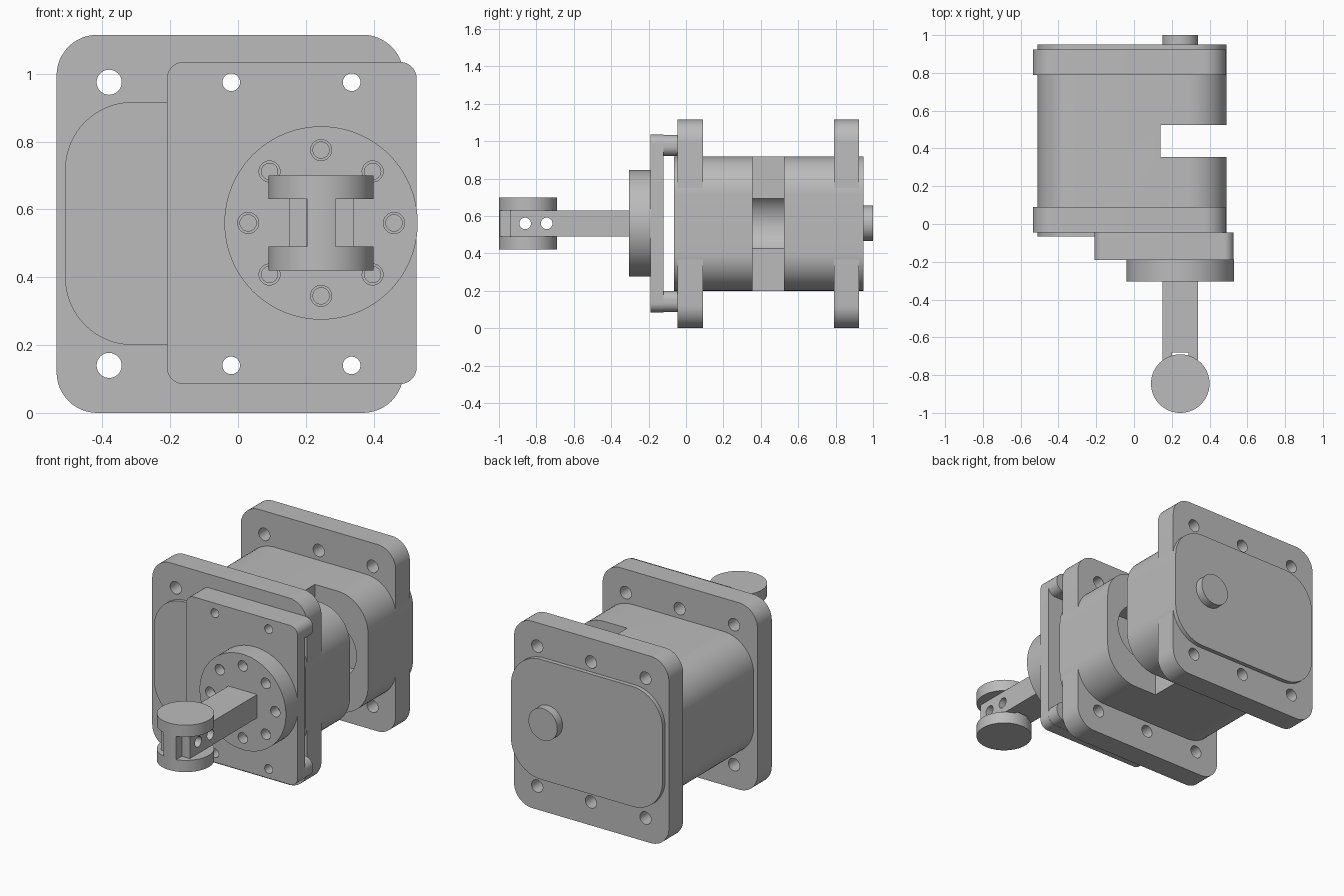
import bpy, bmesh, math
from mathutils import Matrix, Vector

if "Cube" in bpy.data.objects:
    bpy.data.objects.remove(bpy.data.objects["Cube"], do_unlink=True)

grey = bpy.data.materials.new("plain grey")
grey.use_nodes = True
grey.diffuse_color = (0.5, 0.5, 0.5, 1)
grey.node_tree.nodes["Principled BSDF"].inputs["Base Color"].default_value = (0.5, 0.5, 0.5, 1)

AX, AZ = 0.245, 0.56          # rotor axis
ROW_X = (-0.38, -0.02, 0.335)  # bolt columns
ROW_Z = (0.14, 0.975)          # bolt rows


def make(name, bm):
    bmesh.ops.recalc_face_normals(bm, faces=bm.faces)
    mesh = bpy.data.meshes.new(name)
    bm.to_mesh(mesh)
    bm.free()
    mesh.materials.append(grey)
    obj = bpy.data.objects.new(name, mesh)
    bpy.context.collection.objects.link(obj)
    return obj


def slab(name, x0, x1, z0, z1, y0, y1, radius=0.0, steps=12):
    """Rounded rectangle in xz, extruded along y."""
    pts = []
    if radius:
        corners = [(x1 - radius, z1 - radius), (x0 + radius, z1 - radius),
                   (x0 + radius, z0 + radius), (x1 - radius, z0 + radius)]
        for q, (cx, cz) in enumerate(corners):
            for i in range(steps + 1):
                a = math.pi / 2 * (q + i / steps)
                pts.append((cx + radius * math.cos(a), cz + radius * math.sin(a)))
    else:
        pts = [(x1, z1), (x0, z1), (x0, z0), (x1, z0)]
    bm = bmesh.new()
    face = bm.faces.new([bm.verts.new((x, y0, z)) for x, z in pts])
    ext = bmesh.ops.extrude_face_region(bm, geom=[face])
    moved = [v for v in ext["geom"] if isinstance(v, bmesh.types.BMVert)]
    bmesh.ops.translate(bm, verts=moved, vec=(0, y1 - y0, 0))
    return make(name, bm)


def rod(name, start, end, radius, sides=64):
    """Cylinder between two points."""
    a, b = Vector(start), Vector(end)
    turn = (b - a).to_track_quat("Z", "Y").to_matrix().to_4x4()
    bm = bmesh.new()
    bmesh.ops.create_cone(bm, cap_ends=True, segments=sides, radius1=radius, radius2=radius,
                          depth=(b - a).length, matrix=Matrix.Translation((a + b) / 2) @ turn)
    return make(name, bm)


def y_rod(name, x, z, y0, y1, radius, sides=64):
    return rod(name, (x, y0, z), (x, y1, z), radius, sides)


def cut(obj, cutters, operation="DIFFERENCE"):
    """Apply booleans, then drop the cutters."""
    for c in cutters:
        mod = obj.modifiers.new("cut", "BOOLEAN")
        mod.operation, mod.solver, mod.object = operation, "EXACT", c
    bpy.context.view_layer.update()
    graph = bpy.context.evaluated_depsgraph_get()
    mesh = bpy.data.meshes.new_from_object(obj.evaluated_get(graph))
    obj.modifiers.clear()
    obj.data = mesh
    for c in cutters:
        bpy.data.objects.remove(c, do_unlink=True)
    return obj


# Mounting flanges with six bolt holes each
for label, y0, y1 in (("front_flange", -0.045, 0.09), ("rear_flange", 0.79, 0.925)):
    flange = slab(label, -0.535, 0.488, 0, 1.115, y0, y1, 0.12)
    cut(flange, [y_rod("hole", x, z, y0 - 0.1, y1 + 0.1, 0.037, 32) for x in ROW_X for z in ROW_Z])

# Housing with side notch and shaft bore
housing = slab("housing", -0.51, 0.491, 0.2, 0.917, -0.065, 0.95, 0.2, 16)
cut(housing, [slab("notch", 0.14, 0.7, 0, 1.2, 0.355, 0.525),
              y_rod("bore", AX, AZ, 0.2, 0.68, 0.17)])
y_rod("rear_shaft_end", AX, AZ, 0.9, 1.0, 0.095)

# Bearing plate and the two spacer bars behind it
plate = slab("bearing_plate", -0.21, 0.527, 0.085, 1.035, -0.19, -0.12, 0.05)
spacers = [slab("upper_spacer", -0.21, 0.527, 0.92, 1.034, -0.121, -0.045, 0.05),
           slab("lower_spacer", -0.21, 0.527, 0.086, 0.2, -0.121, -0.045, 0.05)]
for part in [plate] + spacers:
    rows = {"upper_spacer": ROW_Z[1:], "lower_spacer": ROW_Z[:1]}.get(part.name, ROW_Z)
    cut(part, [y_rod("hole", x, z, -0.3, 0.0, 0.026, 32) for x in ROW_X[1:] for z in rows])

# Rotor disc with a ring of stepped bolt holes
disc = y_rod("rotor_disc", AX, AZ, -0.305, -0.189, 0.285, 96)
ring = []
for i in range(8):
    a = i * math.pi / 4
    x, z = AX + 0.215 * math.cos(a), AZ + 0.215 * math.sin(a)
    ring += [y_rod("hole", x, z, -0.4, -0.24, 0.031, 32), y_rod("hole", x, z, -0.25, -0.2, 0.024, 32)]
cut(disc, ring)


def cross_holes():
    return [rod("hole", (0, y, AZ), (0.5, y, AZ), 0.031, 32) for y in (-0.86, -0.745)]


# Forked crank arm
arm = slab("crank_arm", 0.15, 0.34, 0.49, 0.63, -0.94, -0.3)
cut(arm, [slab("slot", 0.202, 0.288, 0.3, 0.8, -1.1, -0.68)] + cross_holes())

# Clevis knob: two round caps joined by a web
for label, z0, z1 in (("upper_knob_cap", 0.63, 0.70), ("lower_knob_cap", 0.42, 0.49)):
    rod(label, (AX, -0.845, z0), (AX, -0.845, z1), 0.155, 72)
web = rod("knob_web", (AX, -0.845, 0.49), (AX, -0.845, 0.63), 0.155, 72)
cut(web, [slab("side", -0.1, 0.203, 0.3, 0.8, -1.1, -0.5),
          slab("side", 0.287, 0.6, 0.3, 0.8, -1.1, -0.5)] + cross_holes())

# Smooth curved walls, keep edges crisp
bpy.ops.object.select_all(action="DESELECT")
parts = [o for o in bpy.context.collection.objects if o.type == "MESH"]
for o in parts:
    o.select_set(True)
bpy.context.view_layer.objects.active = parts[0]
bpy.ops.object.shade_smooth_by_angle(angle=math.radians(30))
